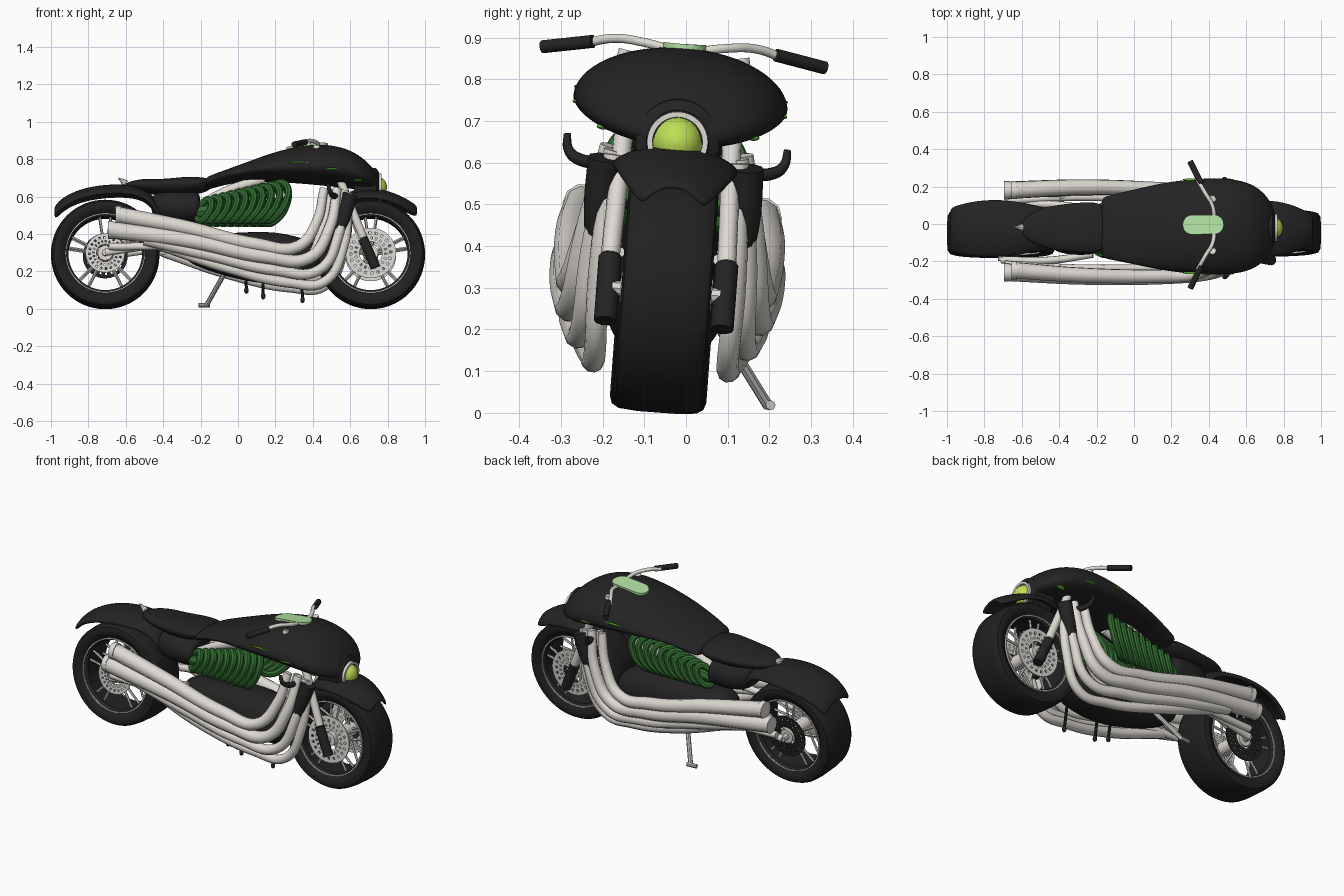
import bpy, bmesh, math
from mathutils import Vector, Matrix

if "Cube" in bpy.data.objects:
    bpy.data.objects.remove(bpy.data.objects["Cube"])


def material(name, *rgb):
    mat = bpy.data.materials.new(name)
    mat.use_nodes = True
    colour = (*rgb, 1)
    mat.diffuse_color = colour
    mat.node_tree.nodes["Principled BSDF"].inputs["Base Color"].default_value = colour
    return mat


black = material("black paint", .017, .017, .017)
rubber = material("black rubber", .015, .015, .015)
steel = material("light steel", .73, .7, .65)
disc_grey = material("disc grey", .7, .69, .66)
stand_grey = material("dull grey", .55, .54, .51)
green = material("dark green", .032, .155, .03)
lamp = material("yellow green lamp", .52, .74, .09)
gauge_green = material("pale green", .44, .76, .36)
glow = material("bright green", .12, .55, .03)
parts = []
V = Vector


def register(name, mesh, mat, angle=40):
    mesh.materials.append(mat)
    mesh.shade_smooth()
    mesh.set_sharp_from_angle(angle=math.radians(angle))
    obj = bpy.data.objects.new(name, mesh)
    bpy.context.collection.objects.link(obj)
    parts.append(obj)
    return obj


def loft(name, rings, mat, loop=False, ring_closed=True, skip=None):
    """Skin a list of equally long point rings."""
    n, count = len(rings[0]), len(rings)
    faces = []
    for i in range(count if loop else count - 1):
        for j in range(n if ring_closed else n - 1):
            if skip and skip(i, j):
                continue
            a, b, k = i * n, (i + 1) % count * n, (j + 1) % n
            faces.append((a + j, a + k, b + k, b + j))
    if ring_closed and not loop:
        faces += [tuple(range(n))[::-1], tuple(range((count - 1) * n, count * n))]
    mesh = bpy.data.meshes.new(name)
    mesh.from_pydata([p for ring in rings for p in ring], [], faces)
    bm = bmesh.new()
    bm.from_mesh(mesh)
    bmesh.ops.recalc_face_normals(bm, faces=bm.faces)
    bm.to_mesh(mesh)
    bm.free()
    return register(name, mesh, mat)


def tube(name, points, radius, mat, closed=False, sides=2):
    """Smooth tube; radius is a number or a (start, end) pair."""
    curve = bpy.data.curves.new(name, "CURVE")
    curve.dimensions = "3D"
    curve.bevel_depth, curve.bevel_resolution, curve.resolution_u = 1, sides, 8
    curve.use_fill_caps = True
    spline = curve.splines.new("BEZIER")
    spline.bezier_points.add(len(points) - 1)
    start, end = radius if isinstance(radius, tuple) else (radius, radius)
    for i, (bp, p) in enumerate(zip(spline.bezier_points, points)):
        bp.co = p
        bp.handle_left_type = bp.handle_right_type = "AUTO"
        bp.radius = start + (end - start) * i / (len(points) - 1)
    spline.use_cyclic_u = closed
    helper = bpy.data.objects.new(name, curve)
    mesh = bpy.data.meshes.new_from_object(helper)
    bpy.data.objects.remove(helper)
    mesh.name = name
    mesh.materials.clear()
    return register(name, mesh, mat)


def lathe(name, profile, mat, centre, axis="Y", steps=48, skip=None):
    """Spin a closed (radius, offset) profile about an axis."""
    rings = []
    for i in range(steps):
        rot = Matrix.Rotation(math.tau * i / steps, 3, axis)
        rings.append([V(centre) + rot @ (V((0, h, r)) if axis == "Y" else V((h, 0, r)))
                      for r, h in profile])
    return loft(name, rings, mat, loop=True, skip=skip)


def hull(name, stations, mat, power=1):
    """Body from stations of x, half width, bottom, widest and top height."""
    rings = []
    for x, half, low, mid, high in stations:
        ring = []
        for k in range(16):
            c, s = math.cos(math.tau * k / 16), math.sin(math.tau * k / 16)
            c = math.copysign(abs(c) ** power, c)
            ring.append(V((x, half * c, mid + s * (high - mid if s > 0 else mid - low))))
        rings.append(ring)
    loft(name, rings, mat).modifiers.new("smooth", "SUBSURF").levels = 2


def fender(name, stations, drop):
    rings = []
    for x, z, half in stations:
        rings.append([V((x, half * t, z - drop * abs(t) ** 2.5))
                      for t in (-1, -.8, -.4, 0, .4, .8, 1)])
    obj = loft(name, rings, black, ring_closed=False)
    solid = obj.modifiers.new("thickness", "SOLIDIFY")
    solid.thickness, solid.offset = .025, 0
    obj.modifiers.new("smooth", "SUBSURF").levels = 2


def ball(name, centre, size, mat):
    rings = []
    for i in range(13):
        a = math.pi * (i + .05) / 12.1
        rings.append([V(centre) + V((size[0] * math.cos(a),
                                     size[1] * math.sin(a) * math.cos(math.tau * k / 24),
                                     size[2] * math.sin(a) * math.sin(math.tau * k / 24)))
                      for k in range(24)])
    loft(name, rings, mat)


def brake_disc(name, hub, side, radius, mat):
    """Perforated plate: every third cell of two rows is left open."""
    y = side * .1
    radii = [radius * f for f in (.45, .55, .65, .75, .85, 1)]
    profile = [(r, y) for r in radii] + [(r, y + side * .008) for r in reversed(radii)]
    lathe(name, profile, mat, hub, steps=60,
          skip=lambda i, j: j in (1, 3, 7, 9) and (i + j // 2 % 2) % 3 == 0)


# Wheels: tyre, rim, hub and spokes
for end, x, w in (("front", .71, .108), ("rear", -.71, .116)):
    hub = V((x, 0, .3))
    half = [(.208, .75), (.235, .95), (.258, 1), (.276, .95), (.286, .8), (.29, .4)]
    profile = [(r, w * f) for r, f in half] + [(r, -w * f) for r, f in reversed(half)]
    lathe(end + "_tyre", profile, rubber, hub, steps=64)
    lathe(end + "_rim", [(.197, .08), (.212, .09), (.212, -.09), (.197, -.08)], black, hub, steps=64)
    lathe(end + "_hub", [(.012, .11), (.04, .11), (.04, -.11), (.012, -.11)], steel, hub, steps=24)
    tube(end + "_axle", [hub + V((0, -.15, 0)), hub + V((0, .15, 0))], .018, steel)
    for s in (1, -1):
        y = s * w * .84
        lathe(end + "_rim_edge", [(.207, y), (.214, y), (.214, y + s * .008), (.207, y + s * .008)],
              steel, hub, steps=64)
        for k in range(10):
            a = math.tau * (k // 2 + (.12 if k % 2 else -.12)) / 5
            out = V((math.sin(a), 0, math.cos(a)))
            tube(end + "_spoke", [hub + out * .035 + V((0, s * .07, 0)),
                                  hub + out * .2 + V((0, s * .06, 0))], .007, steel, sides=1)
        if end == "front":
            brake_disc("front_brake_disc", hub, s, .135, disc_grey)
brake_disc("rear_brake_disc", V((-.71, 0, .3)), -1, .105, disc_grey)
brake_disc("rear_sprocket", V((-.71, 0, .3)), 1, .12, black)

# Fenders
fender("rear_fender", [(-.98, .54, .115), (-.94, .592, .13), (-.84, .642, .15), (-.71, .664, .155),
                       (-.58, .665, .135), (-.47, .635, .11), (-.41, .52, .1)], .045)
fender("front_fender", [(.59, .625, .13), (.66, .645, .15), (.76, .642, .15),
                        (.86, .61, .125), (.96, .55, .075)], .05)
tube("tail_fin", [(-.6, 0, .68), (-.64, 0, .71)], (.02, .003), steel)

# Tank, seat, tail and belly
hull("tank", [(-.175, .16, .645, .67, .705), (-.16, .17, .65, .68, .72), (0, .205, .695, .73, .775),
              (.15, .24, .69, .745, .835), (.3, .26, .685, .75, .88), (.45, .267, .67, .755, .897),
              (.58, .255, .655, .74, .873), (.67, .215, .645, .715, .82),
              (.735, .14, .645, .69, .75), (.76, .06, .65, .675, .7)], black)
hull("seat", [(-.61, .04, .65, .67, .685), (-.5, .11, .63, .67, .71), (-.4, .125, .61, .67, .7),
              (-.28, .14, .61, .67, .72), (-.13, .14, .64, .68, .71)], black, .8)
hull("tail_side", [(-.47, .1, .5, .56, .63), (-.37, .14, .46, .55, .65),
                   (-.22, .14, .46, .55, .64), (-.2, .12, .48, .55, .62)], black, .7)
hull("belly", [(-.32, .1, .26, .33, .4), (0, .14, .16, .28, .42), (.2, .15, .13, .27, .43),
               (.38, .13, .16, .27, .38), (.45, .08, .2, .27, .34)], black, .7)

# Headlight and gauge
lathe("headlight_hood", [(.07, .62), (.108, .62), (.1, .74), (.075, .755)], black, (0, 0, .662), "X")
lathe("headlight_ring", [(.06, .74), (.073, .74), (.073, .768), (.06, .768)], steel, (0, 0, .66), "X")
ball("headlight", (.735, 0, .66), (.062, .061, .061), lamp)
outline = []
for k in range(32):
    a = math.tau * k / 32
    outline.append(V((.37 + (.06 if math.cos(a) > 0 else -.06) + .05 * math.cos(a),
                      .052 * math.sin(a), 0)))
crown = lambda x: .893 - (x - .44) ** 2 * .7
loft("gauge", [[p + V((0, 0, crown(p.x) + h)) for p in outline] for h in (-.012, .004)], gauge_green)

# Paired parts on both sides
routes = [
    ("upper_exhaust", [(.46, .16, .64), (.42, .195, .46), (.32, .225, .325), (.1, .235, .335),
                       (-.3, .235, .43), (-.64, .215, .495)], (.024, .045)),
    ("middle_exhaust", [(.53, .16, .64), (.49, .2, .43), (.38, .22, .265), (.15, .235, .27),
                        (-.25, .24, .355), (-.68, .22, .415)], (.025, .047)),
    ("lower_exhaust", [(.57, .15, .63), (.54, .185, .4), (.43, .195, .2), (.2, .215, .2),
                       (-.15, .225, .28), (-.5, .22, .365)], (.025, .034)),
    ("bottom_exhaust", [(.59, .15, .62), (.565, .165, .33), (.46, .16, .14), (.28, .17, .135),
                        (-.05, .2, .21), (-.4, .2, .33)], (.024, .03)),
    ("inner_exhaust", [(.5, .13, .63), (.45, .16, .42), (.34, .18, .24), (.05, .185, .25),
                       (-.3, .19, .32), (-.69, .17, .33)], (.022, .02)),
    ("frame_rail", [(-.22, .06, .55), (-.05, .06, .64), (.14, .06, .7)], .026),
    ("swing_arm", [(-.71, .145, .3), (-.45, .15, .34), (-.22, .12, .38)], .02),
    ("fork_upper", [(.55, .13, .68), (.67, .14, .38)], .023),
    ("handlebar", [(.43, .03, .88), (.42, .1, .893), (.38, .17, .897), (.34, .24, .88)], .011),
    ("tank_bracket", [(.42, .15, .82), (.42, .14, .872)], .018),
]
dark_routes = [
    ("fork_sleeve", [(.668, .14, .375), (.735, .14, .22)], .028),
    ("down_tube_cover", [(.6, .17, .61), (.56, .175, .47), (.5, .15, .32)], (.042, .03)),
    ("grip", [(.36, .22, .886), (.3, .34, .864)], .016),
    ("side_lever", [(.53, .13, .62), (.52, .18, .6), (.5, .24, .605), (.49, .26, .625),
                    (.48, .265, .66)], (.02, .009)),
]
for s in (1, -1):
    for group, mat in ((routes, steel), (dark_routes, black)):
        for name, pts, radius in group:
            tube(name, [V((x, s * y, z)) for x, y, z in pts], radius, mat, sides=3)
    # Flanges at the exhaust tips
    for name, pts, radius in routes[:2]:
        x, y, z = pts[-1]
        tube("exhaust_tip", [(x + .015, s * y, z), (x - .015, s * y, z)], .049, steel, sides=3)
    # Green cooling coils growing toward the front
    for k in range(10):
        t = k / 9
        centre = V((-.18 + .37 * t, s * .11, .53 + .045 * t))
        u = V((.35, 0, .93)) * (.06 + .05 * t)
        v = V((.8, s * .6, 0)) * (.04 + .045 * t)
        loop = [centre + u * math.cos(a) + v * math.sin(a)
                for a in (math.tau * i / 8 for i in range(8))]
        tube("cooling_coil", loop, .019, green, closed=True)
    tube("coil_core", [(-.22, s * .09, .52), (.05, s * .09, .55)], (.035, .045), green)
    # Glowing slits on the tank flanks
    ball("side_slit", (.32, s * .25, .775), (.06, .007, .004), glow)
    ball("front_slit", (.5, s * .251, .74), (.035, .007, .005), glow)
    ball("nose_slit", (.64, s * .18, .684), (.025, .016, .007), glow)

# Pegs below the belly and the kickstand
for x, z in ((.04, .1), (.13, .07), (.34, .05)):
    tube("peg", [(x, -.09, z + .13), (x + .005, -.095, z)], .008, black)
    ball("peg_end", (x + .005, -.095, z), (.012, .012, .018), black)
tube("kickstand", [(-.06, .13, .23), (-.17, .265, .045)], .013, stand_grey)
tube("kickstand_foot", [(-.21, .265, .048), (-.15, .27, .048)], .012, stand_grey)

# Lean the whole bike onto its stand
lean = Matrix.Translation((0, -.07, -.009)) @ Matrix.Rotation(-.075, 4, "X")
for obj in parts:
    obj.data.transform(lean)
